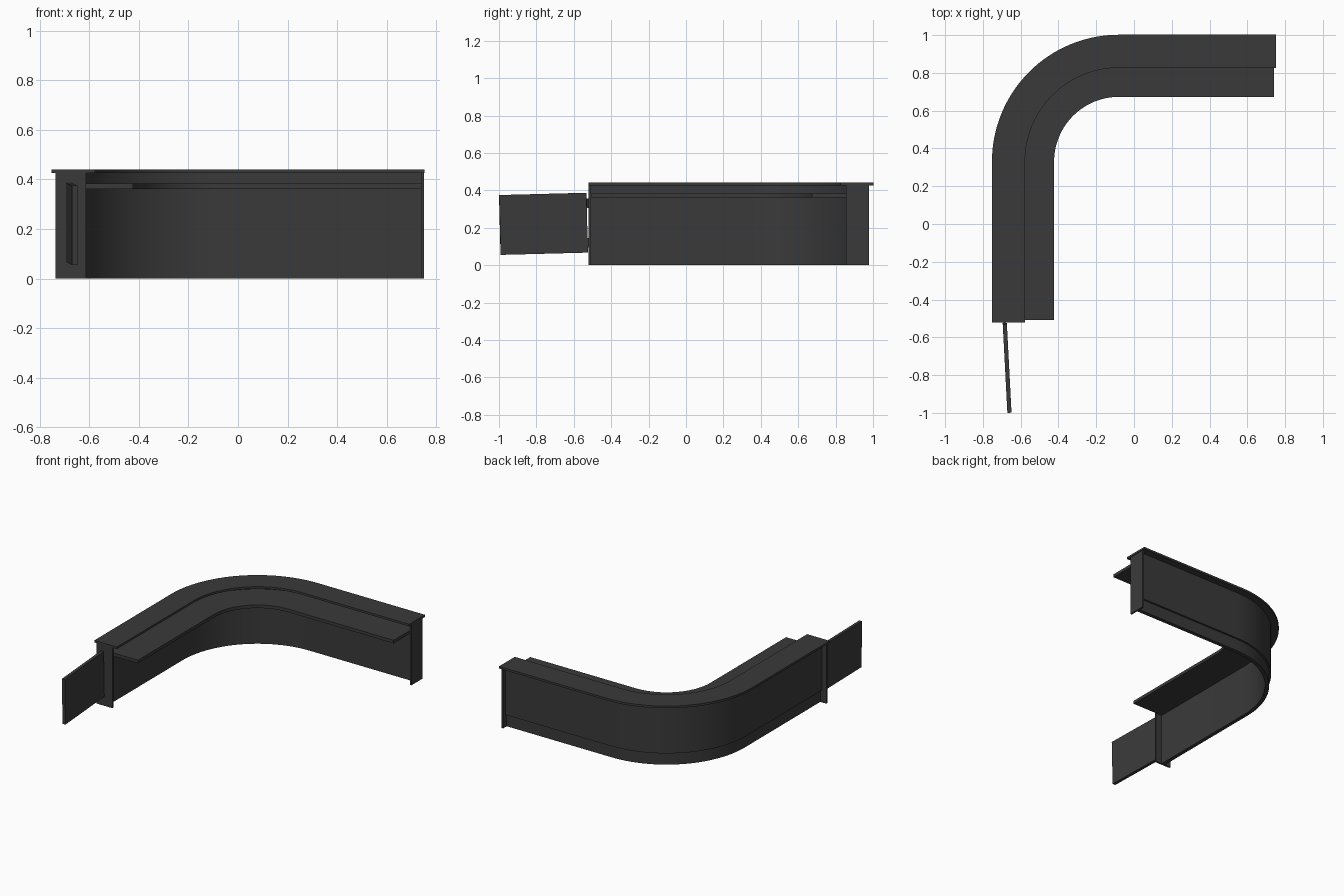
import bpy, bmesh, math
from mathutils import Matrix, Vector

if "Cube" in bpy.data.objects:
    bpy.data.objects.remove(bpy.data.objects["Cube"])

CX, CY = -0.08, 0.33      # centre of the rounded corner
SEG = 32

mat = bpy.data.materials.new("charcoal")
mat.diffuse_color = (0.042, 0.042, 0.042, 1)
mat.use_nodes = True
mat.node_tree.nodes["Principled BSDF"].inputs["Base Color"].default_value = mat.diffuse_color


def finish(name, bm, smooth=False):
    bmesh.ops.recalc_face_normals(bm, faces=bm.faces[:])
    me = bpy.data.meshes.new(name)
    bm.to_mesh(me)
    bm.free()
    ob = bpy.data.objects.new(name, me)
    bpy.context.collection.objects.link(ob)
    me.materials.append(mat)
    if smooth:
        bpy.ops.object.select_all(action='DESELECT')
        ob.select_set(True)
        bpy.context.view_layer.objects.active = ob
        bpy.ops.object.shade_smooth_by_angle(angle=math.radians(30))
    return ob


def path(r, y_end, x_end):
    pts = [(CX - r, y_end)]
    for i in range(SEG + 1):
        a = math.pi - i / SEG * math.pi / 2
        pts.append((CX + r * math.cos(a), CY + r * math.sin(a)))
    return pts + [(x_end, CY + r)]


def sweep(name, profile, y_end, x_end):
    """Sweep a closed (radius, z) profile around the L-shaped path."""
    bm = bmesh.new()
    rails = [[bm.verts.new((x, y, z)) for x, y in path(r, y_end, x_end)]
             for r, z in profile]
    n = len(rails)
    for k in range(n):
        a, b = rails[k], rails[(k + 1) % n]
        for i in range(len(a) - 1):
            bm.faces.new((a[i], a[i + 1], b[i + 1], b[i]))
    bm.faces.new([r[0] for r in rails])
    bm.faces.new([r[-1] for r in rails])
    return finish(name, bm, True)


def box(name, lo, hi, matrix=None):
    bm = bmesh.new()
    bmesh.ops.create_cube(bm, size=1)
    lo, hi = Vector(lo), Vector(hi)
    bmesh.ops.scale(bm, vec=hi - lo, verts=bm.verts)
    bmesh.ops.translate(bm, vec=(lo + hi) / 2, verts=bm.verts)
    if matrix:
        bm.transform(matrix)
    return finish(name, bm)


def rect(r0, r1, z0, z1):
    return [(r0, z0), (r1, z0), (r1, z1), (r0, z1)]


# counter wall with recessed plinth
sweep("counter_wall", rect(0.582, 0.622, 0.085, 0.426), -0.508, 0.738)
sweep("plinth", rect(0.582, 0.609, 0.0, 0.085), -0.508, 0.738)

# raised counter top and lower work surface
sweep("counter_top", rect(0.497, 0.672, 0.426, 0.441), -0.522, 0.753)
sweep("work_surface", rect(0.343, 0.59, 0.362, 0.384), -0.508, 0.74)

# end panels
box("front_end_panel", (-0.737, -0.52, 0), (-0.614, -0.508, 0.426))
box("side_end_panel", (0.738, 0.856, 0), (0.75, 0.979, 0.426))

# slightly open gate, hung from the front end panel
swing = (Matrix.Translation((-0.684, -0.529, 0.227))
         @ Matrix.Rotation(math.radians(3), 4, 'Z')
         @ Matrix.Rotation(math.radians(1.5), 4, 'X'))
box("gate", (-0.011, -0.467, -0.16), (0.011, 0, 0.16), swing)

# gate hinges
for i, z in enumerate((0.12, 0.33)):
    bm = bmesh.new()
    bmesh.ops.create_cone(bm, cap_ends=True, segments=12, radius1=0.006,
                          radius2=0.006, depth=0.05,
                          matrix=Matrix.Translation((-0.686, -0.525, z)))
    finish(f"gate_hinge_{i + 1}", bm, True)
